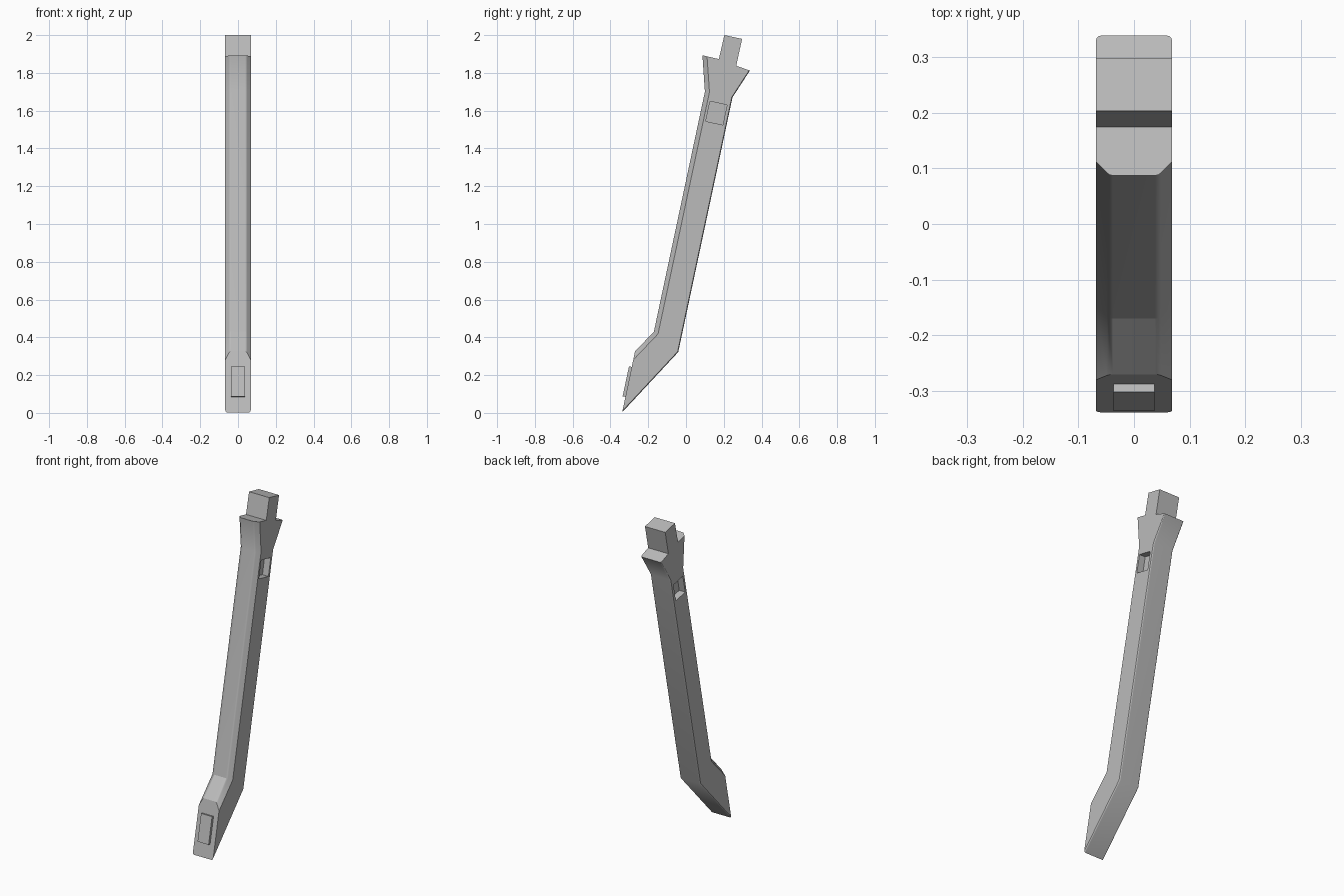
import bpy, bmesh
from math import radians
from mathutils import Matrix, Vector

cube = bpy.data.objects.get("Cube")
if cube:
    bpy.data.objects.remove(cube, do_unlink=True)

HALF = 0.068            # half width of the bar
TILT = radians(-12)     # lean of the bar about x

grey = bpy.data.materials.new("plain grey")
grey.use_nodes = True
colour = (0.5, 0.5, 0.5, 1)
grey.diffuse_color = colour
grey.node_tree.nodes["Principled BSDF"].inputs["Base Color"].default_value = colour

# Side outline (y, z): front edge upwards, then tang, then back edge downwards
FRONT = [(-0.27, 0.325), (-0.17, 0.43), (0.10, 1.70), (0.087, 1.893)]
TANG = [(0.174, 1.873), (0.203, 2.0), (0.297, 1.98), (0.266, 1.838)]
BACK = [(0.338, 1.812), (0.246, 1.67), (-0.041, 0.322), (-0.338, 0.003)]


def make_object(name, bm):
    bmesh.ops.recalc_face_normals(bm, faces=bm.faces)
    mesh = bpy.data.meshes.new(name)
    bm.to_mesh(mesh)
    bm.free()
    mesh.materials.append(grey)
    obj = bpy.data.objects.new(name, mesh)
    bpy.context.collection.objects.link(obj)
    return obj


def make_box(name, size, centre):
    bm = bmesh.new()
    place = Matrix.Translation(centre) @ Matrix.Rotation(TILT, 4, 'X')
    bmesh.ops.create_cube(bm, size=1, matrix=place @ Matrix.Diagonal((*size, 1)))
    return make_object(name, bm)


def bevel(bm, edges, width, segments):
    return bmesh.ops.bevel(bm, geom=edges, offset=width, offset_type='OFFSET',
                           segments=segments, profile=0.5, affect='EDGES',
                           clamp_overlap=False)


# Bar: extruded side outline
bm = bmesh.new()
outline = FRONT + TANG + BACK
face = bm.faces.new([bm.verts.new((-HALF, y, z)) for y, z in outline])
extruded = bmesh.ops.extrude_face_region(bm, geom=[face])
bmesh.ops.translate(bm, vec=(2 * HALF, 0, 0),
                    verts=[v for v in extruded["geom"] if isinstance(v, bmesh.types.BMVert)])
bmesh.ops.recalc_face_normals(bm, faces=bm.faces)


def chain_edges(chain):
    def on_chain(v):
        return any((Vector(p) - v.co.yz).length < 1e-4 for p in chain)
    return [e for e in bm.edges
            if all(on_chain(v) for v in e.verts)
            and abs(e.verts[0].co.x - e.verts[1].co.x) < 1e-4]


# Small rounding at the back, wide chamfer at the front with a softened inner edge
bevel(bm, chain_edges(BACK), 0.008, 3)
CHAMFER = 0.024
bevel(bm, chain_edges(FRONT), CHAMFER, 1)
inner = [e for e in chain_edges(FRONT)
         if abs(abs(e.verts[0].co.x) - (HALF - CHAMFER)) < 0.002]
bevel(bm, inner, 0.006, 2)
bar = make_object("bar", bm)

# Square recess in each side
for side, word in ((1, "left"), (-1, "right")):
    cutter = make_box(word + "_recess_cutter", (0.08, 0.092, 0.108),
                      (side * HALF, 0.161, 1.587))
    cutter.hide_render = True
    cut = bar.modifiers.new(word + " recess", 'BOOLEAN')
    cut.operation = 'DIFFERENCE'
    cut.solver = 'EXACT'
    cut.object = cutter
    bpy.context.view_layer.objects.active = bar
    bpy.ops.object.modifier_apply(modifier=cut.name)
    bpy.data.objects.remove(cutter, do_unlink=True)

# Crisp flat faces with soft rounded edges
bpy.ops.object.select_all(action='DESELECT')
bar.select_set(True)
bpy.context.view_layer.objects.active = bar
bpy.ops.object.shade_smooth_by_angle(angle=radians(30))
weighted = bar.modifiers.new("even normals", 'WEIGHTED_NORMAL')
weighted.keep_sharp = True

# Raised pad on the lower front face
make_box("front_pad", (0.074, 0.03, 0.162), (0, -0.304, 0.164))
